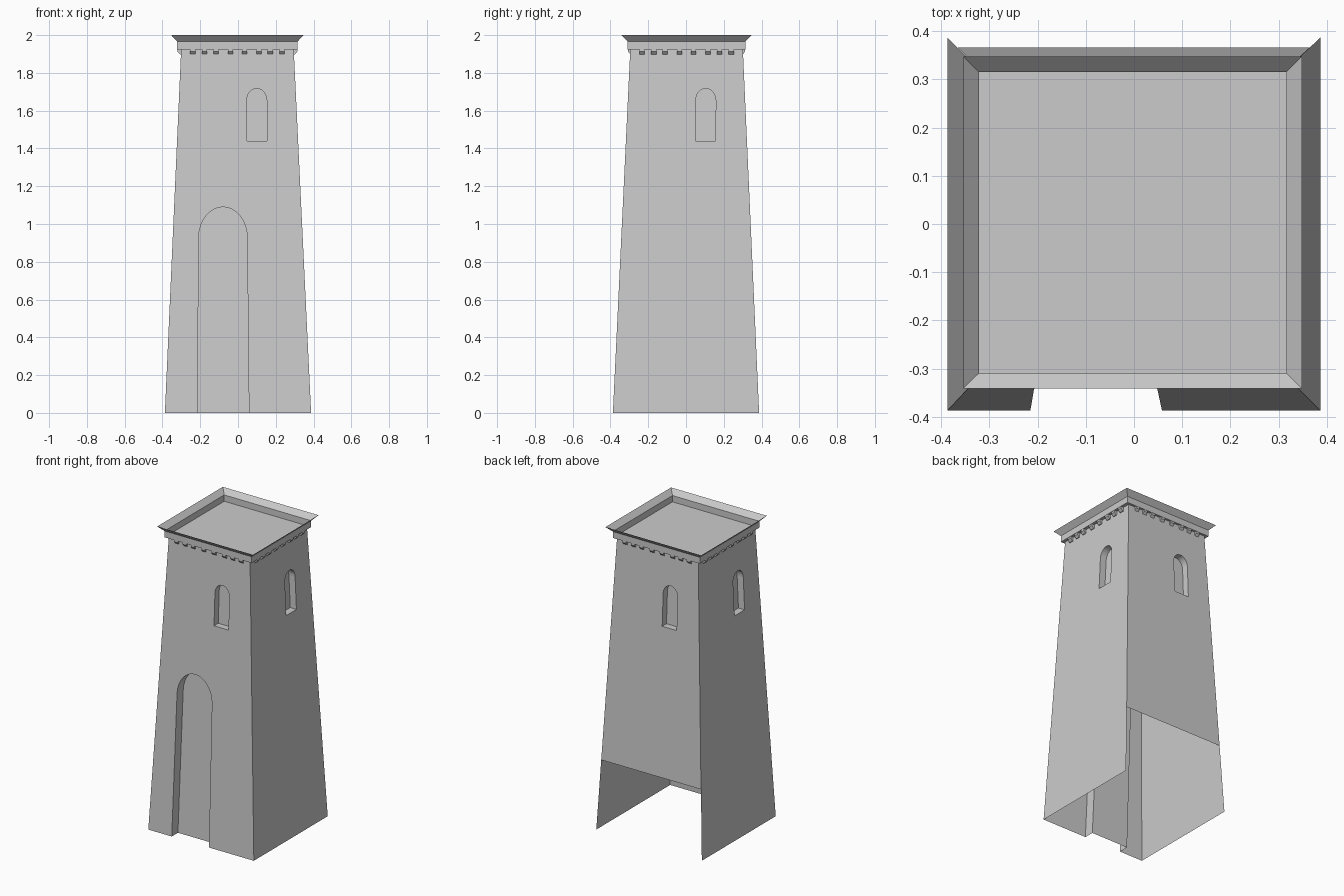
import bpy, bmesh, math
from mathutils import Vector, Matrix

if "Cube" in bpy.data.objects:
    bpy.data.objects.remove(bpy.data.objects["Cube"])

BASE, TOP, H = 0.387, 0.298, 1.925      # half widths of the shaft and its height


def half(z):
    return BASE + (TOP - BASE) * z / H


def wall_point(side, u, z, depth=0.0):
    """Point on a leaning wall: side 0 = front, then right, back, left."""
    p = Matrix.Rotation(side * math.pi / 2, 3, 'Z') @ Vector((u, depth - half(z), z))
    return p + Vector((-0.003, 0.003, 0)) * (z / H)


def arch(cx, w_bottom, w_spring, z0, spring, top, n=12):
    """Round-headed outline from bottom left over the arch to bottom right."""
    pts = [(cx - w_bottom, z0)]
    for i in range(n + 1):
        a = math.pi * (1 - i / n)
        pts.append((cx + w_spring * math.cos(a), spring + (top - spring) * math.sin(a)))
    return pts + [(cx + w_bottom, z0)]


def finish(bm, name, merge=True):
    if merge:
        bmesh.ops.remove_doubles(bm, verts=bm.verts, dist=1e-5)
    bmesh.ops.recalc_face_normals(bm, faces=bm.faces)
    me = bpy.data.meshes.new(name)
    bm.to_mesh(me)
    bm.free()
    ob = bpy.data.objects.new(name, me)
    bpy.context.collection.objects.link(ob)
    return ob


def loop_edges(bm, verts):
    return [bm.edges.new((verts[i - 1], verts[i])) for i in range(len(verts))]


def recess(bm, side, outline, depth, closed):
    """Jambs and back panel of a blind opening."""
    a = [bm.verts.new(wall_point(side, u, z)) for u, z in outline]
    b = [bm.verts.new(wall_point(side, u, z, depth)) for u, z in outline]
    for i in range(0 if closed else 1, len(a)):
        bm.faces.new((a[i - 1], a[i], b[i], b[i - 1]))
    bm.faces.new(b)


# Tapered shaft: four thin walls, a door at the front, one window per wall
bm = bmesh.new()
window = arch(0.102, 0.053, 0.053, 1.44, 1.655, 1.717)
door = arch(-0.078, 0.137, 0.128, 0.0, 0.93, 1.09, 16)
door[0], door[-1] = (-0.215, 0.0), (0.058, 0.0)
for side in range(4):
    z0 = 0.46 if side == 2 else 0.0      # the back wall stops above the ground
    outer = [(half(H), H), (-half(H), H), (-half(z0), z0)]
    if side == 0:
        outer += door
    outer.append((half(z0), z0))
    edges = []
    for outline in (outer, window):
        vs = [bm.verts.new(wall_point(side, u, z)) for u, z in outline]
        edges += loop_edges(bm, vs)
    n = Matrix.Rotation(side * math.pi / 2, 3, 'Z') @ Vector((0, -1, 0.046))
    bmesh.ops.triangle_fill(bm, edges=edges, use_beauty=True, normal=n)
    recess(bm, side, window, 0.045, True)
    if side == 0:
        recess(bm, side, door, 0.065, False)
finish(bm, "tower_walls")

# Open roof tray: floor, upright band and flared rim
bm = bmesh.new()
rings = []
for r, z in ((0.319, 1.925), (0.319, 1.967), (0.351, 2.0)):
    rings.append([bm.verts.new((sx * r - 0.003, sy * r * 0.98 + 0.003, z))
                  for sx, sy in ((-1, -1), (1, -1), (1, 1), (-1, 1))])
bm.faces.new(rings[0])
for lo, hi in zip(rings, rings[1:]):
    for i in range(4):
        bm.faces.new((lo[i - 1], lo[i], hi[i], hi[i - 1]))
finish(bm, "roof_rim")

# Small corbels under the rim, eight per side
bm = bmesh.new()
profile = [(0.285, 1.925), (0.317, 1.925), (0.317, 1.913), (0.304, 1.898), (0.285, 1.898)]
for side in range(4):
    rot = Matrix.Rotation(side * math.pi / 2, 3, 'Z')
    for u in (-0.236, -0.174, -0.114, -0.037, 0.037, 0.114, 0.174, 0.236):
        ends = [[bm.verts.new(rot @ Vector((u + s * 0.014, -r * (0.98 if side % 2 == 0 else 1), z))
                              + Vector((-0.003, 0.003, 0)))
                 for r, z in profile] for s in (-1, 1)]
        bm.faces.new(ends[0])
        bm.faces.new(ends[1])
        for i in range(len(profile)):
            bm.faces.new((ends[0][i - 1], ends[0][i], ends[1][i], ends[1][i - 1]))
finish(bm, "corbels", merge=False)
